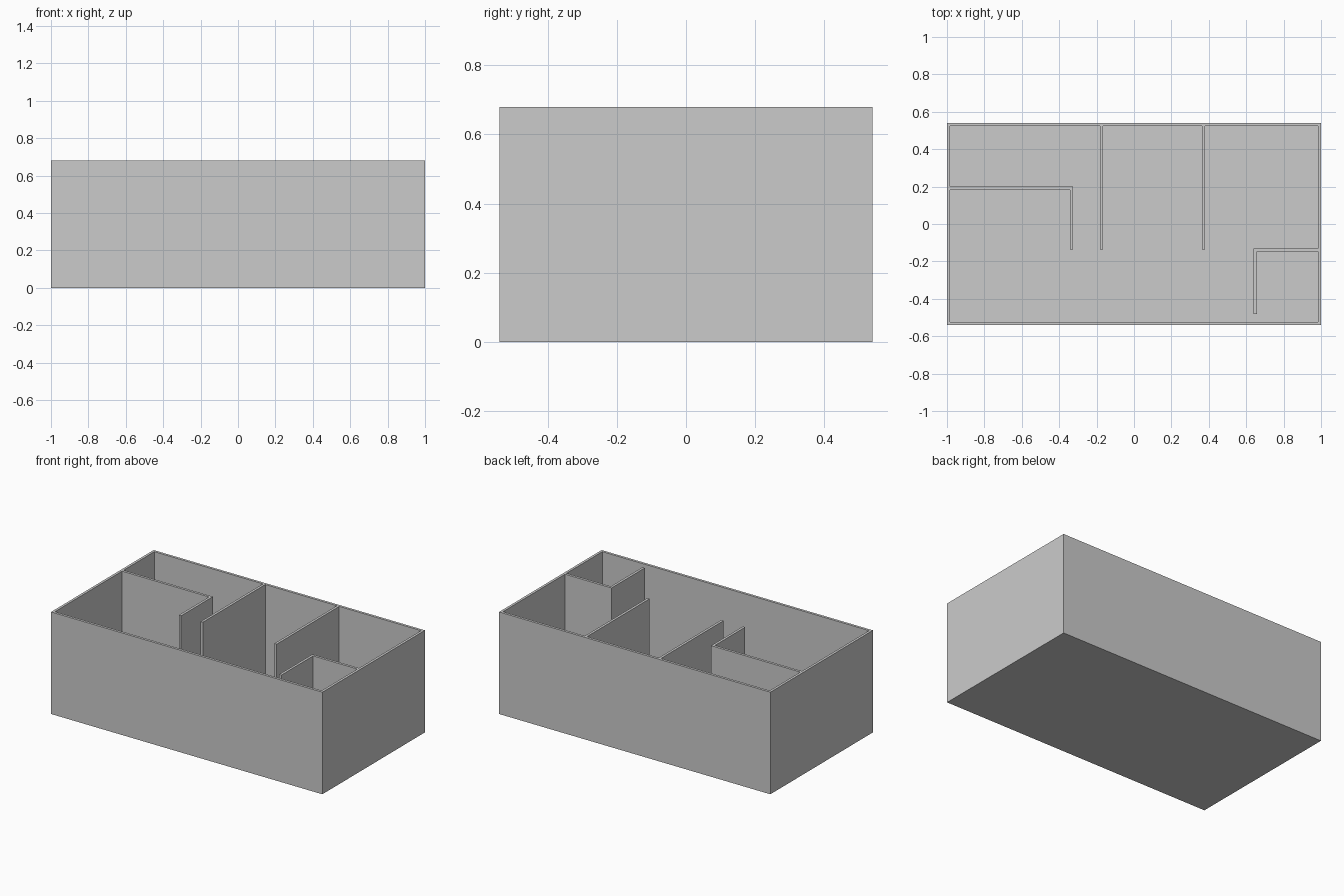
import bpy, bmesh

if "Cube" in bpy.data.objects:
    bpy.data.objects.remove(bpy.data.objects["Cube"])

HEIGHT = 0.68
FLOOR = 0.005
X, Y = 1.0, 0.54      # outer half sizes
T = 0.017             # wall thickness


def prism(name, outline, z0, z1):
    """Extrude a closed plan outline vertically."""
    bm = bmesh.new()
    face = bm.faces.new([bm.verts.new((x, y, z0)) for x, y in outline])
    ext = bmesh.ops.extrude_face_region(bm, geom=[face])
    for v in ext["geom"]:
        if isinstance(v, bmesh.types.BMVert):
            v.co.z = z1
    bmesh.ops.recalc_face_normals(bm, faces=bm.faces)
    mesh = bpy.data.meshes.new(name)
    bm.to_mesh(mesh)
    bm.free()
    obj = bpy.data.objects.new(name, mesh)
    bpy.context.collection.objects.link(obj)
    return obj


def rect(x0, x1, y0, y1):
    return [(x0, y0), (x1, y0), (x1, y1), (x0, y1)]


# Floor slab
prism("floor", rect(-X, X, -Y, Y), 0, FLOOR)

# Outer walls
for side, s in (("front", -1), ("back", 1)):
    y0, y1 = sorted((s * Y, s * (Y - T)))
    prism(side + "_wall", rect(-X, X, y0, y1), FLOOR, HEIGHT)
for side, s in (("left", -1), ("right", 1)):
    x0, x1 = sorted((s * X, s * (X - T)))
    prism(side + "_wall", rect(x0, x1, -Y + T, Y - T), FLOOR, HEIGHT)

# Straight partitions running forward from the back wall
for name, x in (("left_partition", -0.182), ("right_partition", 0.363)):
    prism(name, rect(x, x + T, -0.135, Y - T), FLOOR, HEIGHT)

# L-shaped partition of the back left room
prism("back_left_room_partition",
      [(-X + T, 0.20), (-0.325, 0.20), (-0.325, -0.135),
       (-0.325 - T, -0.135), (-0.325 - T, 0.20 - T), (-X + T, 0.20 - T)],
      FLOOR, HEIGHT)

# L-shaped partition of the front right room
prism("front_right_room_partition",
      [(X - T, -0.13), (0.64, -0.13), (0.64, -0.48),
       (0.64 + T, -0.48), (0.64 + T, -0.13 - T), (X - T, -0.13 - T)],
      FLOOR, HEIGHT)
